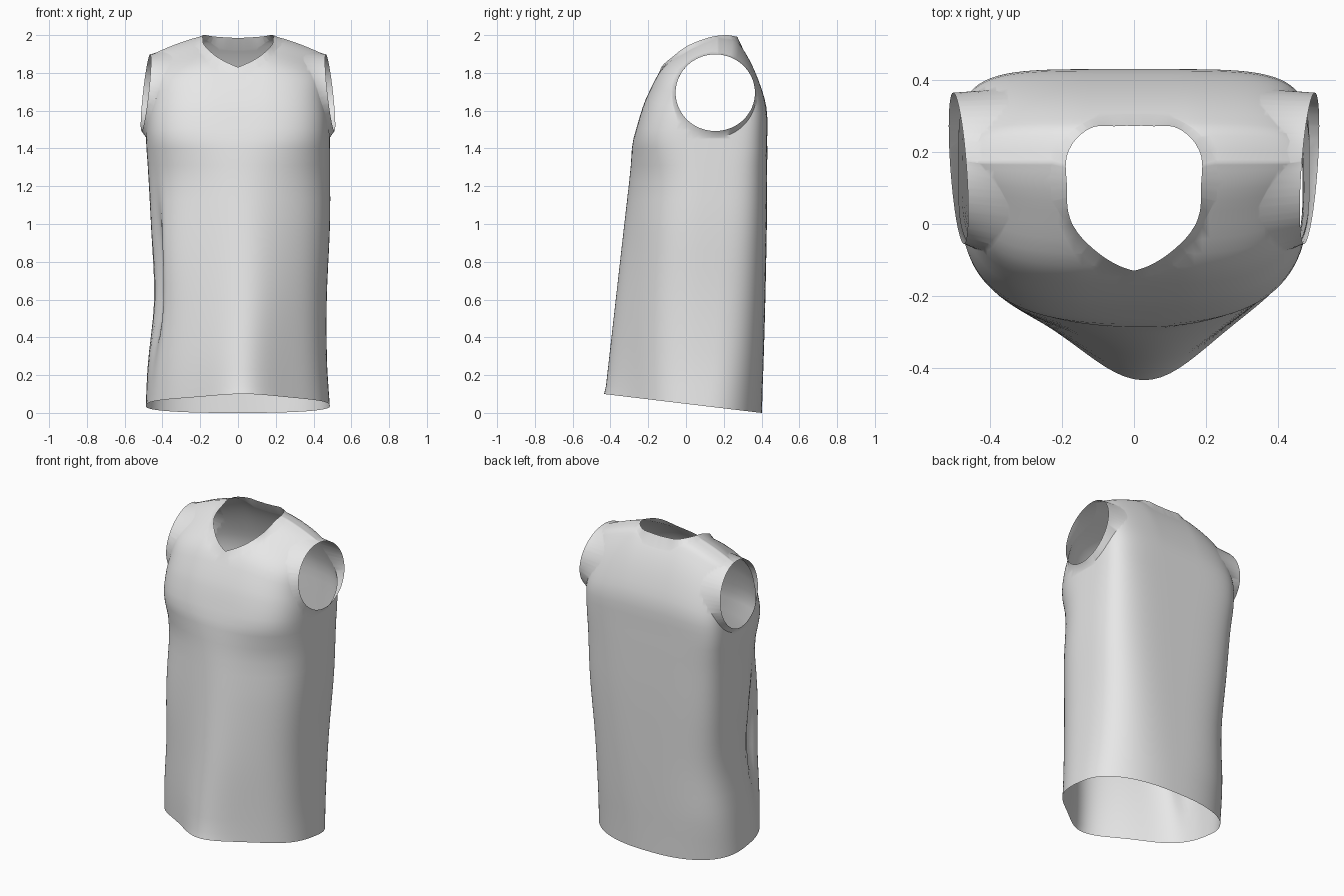
import bpy, bmesh, math

cube = bpy.data.objects.get("Cube")
if cube:
    bpy.data.objects.remove(cube, do_unlink=True)

fabric = bpy.data.materials.new("light_grey_fabric")
fabric.use_nodes = True
grey = (0.8, 0.8, 0.8, 1)
fabric.diffuse_color = grey
for node in fabric.node_tree.nodes:
    if node.type == "BSDF_PRINCIPLED":
        node.inputs["Base Color"].default_value = grey
        node.inputs["Roughness"].default_value = 0.8

# height, half width, sideways shift, front y, back y, front and back squareness
LEVELS = [
    (0, .49, 0, -.27, .40, 2.7, 2.3),
    (.25, .475, -.003, -.27, .41, 2.8, 2.8),
    (.6, .457, .013, -.27, .42, 2.7, 3.3),
    (1, .474, .013, -.27, .428, 2.5, 4),
    (1.28, .482, .006, -.27, .43, 2.35, 4.5),
    (1.45, .487, 0, -.273, .43, 2.95, 5),
    (1.6, .485, 0, -.235, .428, 3.2, 5),
    (1.7, .475, 0, -.195, .405, 3.4, 5.2),
    (1.84, .468, 0, -.11, .35, 3.6, 5.5),
    (1.95, .463, 0, .05, .285, 3.6, 5.5),
    (1.985, .463, 0, .12, .245, 3.6, 5.5),
    (2, .463, 0, .17, .17, 3.6, 5.5),
]
# angle from the front, seam radius, opening radius, opening height
COLLAR = [
    (0, .27, .25, 1.83),
    (.5, .257, .222, 1.882),
    (1, .226, .208, 1.943),
    (1.5, .233, .187, 1.983),
    (2, .228, .2, 2),
    (2.45, .212, .19, 1.992),
    (2.8, .193, .161, 1.987),
    (math.pi, .185, .152, 1.985),
]
NECK_Y = .12
ARM_Y, ARM_Z, ARM_RY, ARM_RZ = .15, 1.683, .222, .225
SEGMENTS = 120


def sample(table, t):
    """Smooth interpolation of every column of a table."""
    i = 0
    while i < len(table) - 2 and t > table[i + 1][0]:
        i += 1

    def slope(j, c):
        lo, hi = table[max(j - 1, 0)], table[min(j + 1, len(table) - 1)]
        return (hi[c] - lo[c]) / (hi[0] - lo[0])

    a, b = table[i], table[i + 1]
    h = b[0] - a[0]
    s = (t - a[0]) / h
    ease = s * s * (3 - 2 * s)
    return [a[c] + (b[c] - a[c]) * ease
            + h * s * (1 - s) * ((1 - s) * slope(i, c) - s * slope(i + 1, c))
            for c in range(1, len(a))]


def clamp(v):
    return max(0.0, min(1.0, v))


def torso_ring(z, is_hem):
    """Horizontal section with a draped front, a side pleat and sloping shoulders."""
    if z >= 2:
        width, shift, front, back, nf, nb = LEVELS[-1][1:]
    else:
        width, shift, front, back, nf, nb = sample(LEVELS, z)
    middle = .1 + .07 * clamp((z - 1.3) / .4)
    drape = .17 * clamp(1 - z / 1.5)
    pleat = math.exp(-((z - .72) / .36) ** 2)
    points = []
    for i in range(SEGMENTS):
        a = math.tau * i / SEGMENTS
        s, is_front = math.sin(a), math.cos(a) > 0
        n = nf if is_front else nb
        if is_front and s < 0:
            n += .9 * pleat
        k = max(0.0, 1 - abs(s) ** n) ** (1 / n)
        x = width * s
        y = middle + ((front if is_front else back) - middle) * k
        if is_front:
            y -= drape * k * math.exp(-((x - .03) / .155) ** 2 / 2)
        slope = .1 * (max(0.0, abs(x) - .15) / .3) ** 1.4
        height = .048 - .12 * y if is_hem else z - slope * clamp((z - 1.45) / .5)
        # the right side tucks in behind the front panel
        if s < 0:
            x += .06 * pleat * math.exp(-((y + .08) / .06) ** 2)
        points.append((x + shift, y, height))
    return points


def make_object(name, bm):
    mesh = bpy.data.meshes.new(name)
    bm.to_mesh(mesh)
    bm.free()
    # second slot marks the surfaces that get opened up
    mesh.materials.append(fabric)
    mesh.materials.append(fabric)
    obj = bpy.data.objects.new(name, mesh)
    bpy.context.collection.objects.link(obj)
    return obj


def make_cutter(name, outline, offset):
    bm = bmesh.new()
    face = bm.faces.new([bm.verts.new(p) for p in outline])
    grown = bmesh.ops.extrude_face_region(bm, geom=[face], use_keep_orig=True)["geom"]
    moved = [g for g in grown if isinstance(g, bmesh.types.BMVert)]
    bmesh.ops.translate(bm, verts=moved, vec=offset)
    bmesh.ops.recalc_face_normals(bm, faces=bm.faces)
    for f in bm.faces:
        f.material_index = 1
    obj = make_object(name, bm)
    obj.hide_render = True
    return obj


# Closed torso, lofted from hem to shoulder ridge
heights = [.05] + [.14 + .09 * i for i in range(15)]
heights += [2 - .55 * (1 - i / 18) ** 2 for i in range(19)]
bm = bmesh.new()
rings = [[bm.verts.new(p) for p in torso_ring(z, i == 0)] for i, z in enumerate(heights)]
for low, high in zip(rings, rings[1:]):
    for i in range(SEGMENTS):
        j = (i + 1) % SEGMENTS
        bm.faces.new((low[i], low[j], high[j], high[i]))
bm.faces.new(rings[0][::-1]).material_index = 1
bmesh.ops.remove_doubles(bm, verts=rings[-1], dist=1e-5)
bmesh.ops.recalc_face_normals(bm, faces=bm.faces)
jersey = make_object("sleeveless_jersey", bm)

# Neck and armhole cutters
outline = []
for i in range(64):
    a = math.tau * (i + .5) / 64
    r = sample(COLLAR, min(a, math.tau - a))[0]
    outline.append((r * math.sin(a), NECK_Y - r * math.cos(a), 1.72))
cutters = [make_cutter("neck_cutter", outline, (0, 0, .5))]
for side, name in ((1, "left"), (-1, "right")):
    outline = []
    for i in range(56):
        a = math.tau * (i + .37) / 56
        outline.append((side * .27, ARM_Y + ARM_RY * math.cos(a), ARM_Z + ARM_RZ * math.sin(a)))
    cutters.append(make_cutter(name + "_armhole_cutter", outline, (side * .5, 0, 0)))

for cutter in cutters:
    mod = jersey.modifiers.new(cutter.name, "BOOLEAN")
    mod.operation = "DIFFERENCE"
    mod.solver = "EXACT"
    mod.object = cutter
bpy.context.view_layer.update()
graph = bpy.context.evaluated_depsgraph_get()
cut_mesh = bpy.data.meshes.new_from_object(jersey.evaluated_get(graph))
jersey.modifiers.clear()
jersey.data = cut_mesh
for cutter in cutters:
    bpy.data.objects.remove(cutter, do_unlink=True)

# Open the hem, neck and armholes
bm = bmesh.new()
bm.from_mesh(cut_mesh)
bmesh.ops.delete(bm, geom=[f for f in bm.faces if f.material_index == 1], context="FACES")
bmesh.ops.remove_doubles(bm, verts=bm.verts, dist=.0005)


def collar_edge(p):
    a = math.atan2(abs(p.x), NECK_Y - p.y)
    _, r, z = sample(COLLAR, a)
    return (math.copysign(r * math.sin(a), p.x), NECK_Y - r * math.cos(a), z)


def armband_edge(p):
    a = math.atan2((p.z - ARM_Z) / ARM_RZ, (p.y - ARM_Y) / ARM_RY)
    x = .488 - .0225 * math.sin(a) + .015 * math.cos(a)
    return (math.copysign(x, p.x), .155 + .21 * math.cos(a), 1.695 + .203 * math.sin(a))


# Collar and armbands grow from the cut edges
rim = [e for e in bm.edges if e.is_boundary and min(v.co.z for v in e.verts) > 1.3]
collar = [e for e in rim if abs(e.verts[0].co.x) < .28]
armbands = [e for e in rim if abs(e.verts[0].co.x) >= .28]
for edges, target in ((collar, collar_edge), (armbands, armband_edge)):
    grown = bmesh.ops.extrude_edge_only(bm, edges=edges)["geom"]
    for v in grown:
        if isinstance(v, bmesh.types.BMVert):
            v.co = target(v.co)
bm.to_mesh(cut_mesh)
bm.free()
cut_mesh.materials.clear()
cut_mesh.materials.append(fabric)

bpy.ops.object.select_all(action="DESELECT")
jersey.select_set(True)
bpy.context.view_layer.objects.active = jersey
bpy.ops.object.shade_smooth_by_angle(angle=math.radians(40))
